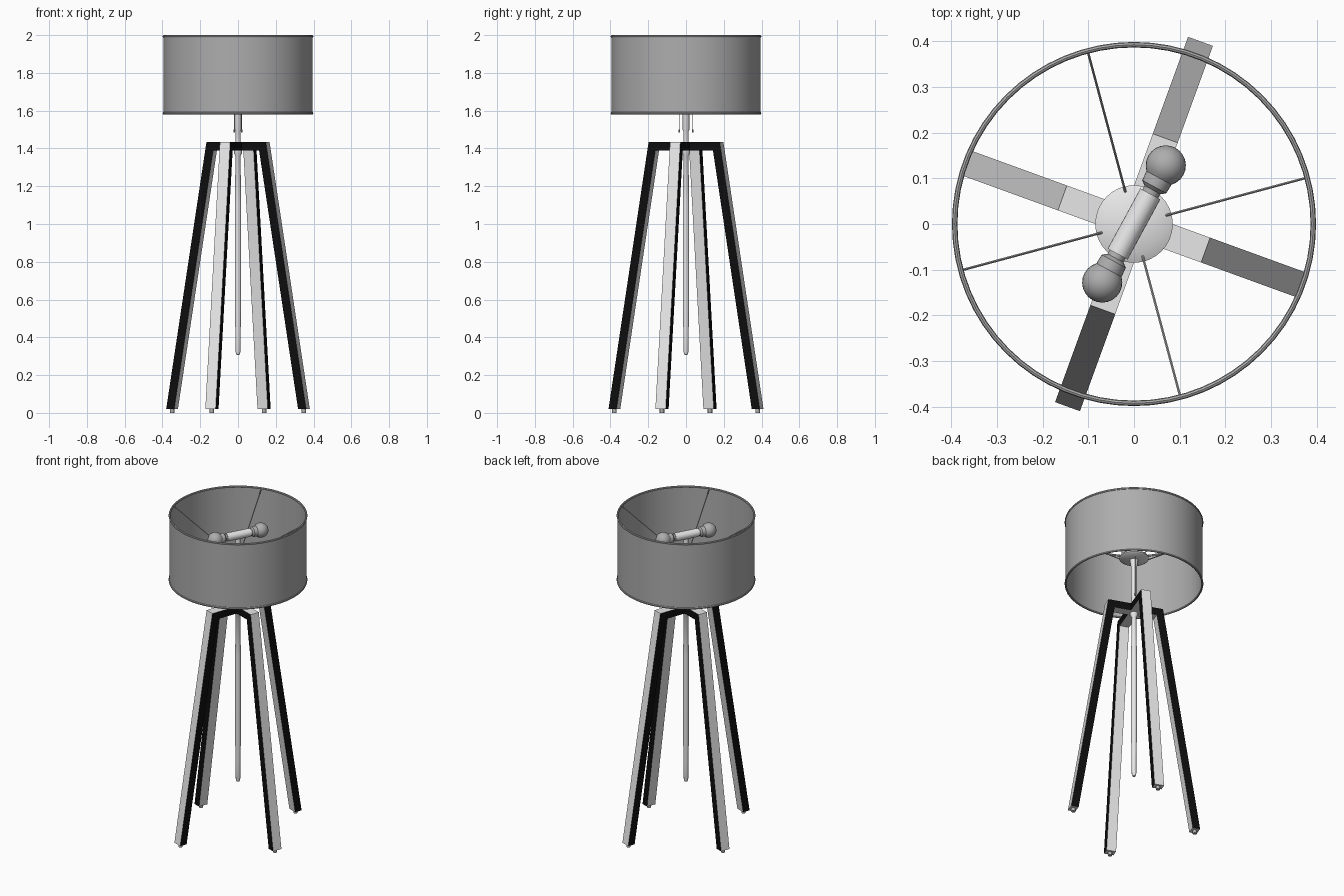
import bpy, bmesh, math
from mathutils import Vector, Matrix

if "Cube" in bpy.data.objects:
    bpy.data.objects.remove(bpy.data.objects["Cube"])


def material(name, value):
    m = bpy.data.materials.new(name)
    m.use_nodes = True
    colour = (value, value, value, 1)
    m.diffuse_color = colour
    m.node_tree.nodes["Principled BSDF"].inputs["Base Color"].default_value = colour
    return m


light = material("light grey", 0.8)
grey = material("mid grey", 0.42)
black = material("black", 0.004)


def finish(name, bm, mats, smooth=True):
    bmesh.ops.recalc_face_normals(bm, faces=bm.faces)
    mesh = bpy.data.meshes.new(name)
    bm.to_mesh(mesh)
    bm.free()
    ob = bpy.data.objects.new(name, mesh)
    bpy.context.collection.objects.link(ob)
    for m in mats:
        mesh.materials.append(m)
    if smooth:
        bpy.ops.object.select_all(action="DESELECT")
        ob.select_set(True)
        bpy.context.view_layer.objects.active = ob
        bpy.ops.object.shade_smooth_by_angle(angle=math.radians(35))
    return ob


def lathe(name, profile, mat, segments=24, closed=False):
    """Spin (radius, height) points around z."""
    bm = bmesh.new()
    verts = [bm.verts.new((r, 0, z)) for r, z in profile]
    pairs = list(zip(verts, verts[1:]))
    if closed:
        pairs.append((verts[-1], verts[0]))
    edges = [bm.edges.new(p) for p in pairs]
    bmesh.ops.spin(bm, geom=verts + edges, cent=(0, 0, 0), axis=(0, 0, 1),
                   angle=math.tau, steps=segments, use_duplicate=False)
    bmesh.ops.remove_doubles(bm, verts=bm.verts, dist=0.0002)
    return finish(name, bm, [mat])


def rod(name, start, end, radius, mat, segments=8):
    a, b = Vector(start), Vector(end)
    bm = bmesh.new()
    turn = (b - a).to_track_quat("Z", "Y").to_matrix().to_4x4()
    bmesh.ops.create_cone(bm, cap_ends=True, segments=segments, radius1=radius,
                          radius2=radius, depth=(b - a).length,
                          matrix=Matrix.Translation((a + b) / 2) @ turn)
    return finish(name, bm, [mat])


def polar(r, degrees, z):
    a = math.radians(degrees)
    return (r * math.cos(a), r * math.sin(a), z)


# Two crossing arched leg frames: black cut sides, light faces
TOP, FOOT, WIDTH, THICK = 1.435, 0.02, 0.058, 0.045


def leg_frame(name, degrees, top_r, foot_r):
    slope = (foot_r - top_r) / (TOP - FOOT)
    under = TOP - 0.045
    half = [(foot_r - THICK, FOOT), (foot_r, FOOT), (top_r, TOP)]
    inner = (top_r - THICK + slope * (TOP - under), under)
    outline = [inner] + half + [(-r, z) for r, z in reversed(half)] + [(-inner[0], under)]
    bm = bmesh.new()
    face = bm.faces.new([bm.verts.new((r, -WIDTH / 2, z)) for r, z in outline])
    out = bmesh.ops.extrude_face_region(bm, geom=[face], use_keep_orig=True)
    moved = [g for g in out["geom"] if isinstance(g, bmesh.types.BMVert)]
    bmesh.ops.translate(bm, verts=moved, vec=(0, WIDTH, 0))
    bm.normal_update()
    for f in bm.faces:
        f.material_index = 1 if abs(f.normal.y) > 0.9 else 0
    ob = finish(name, bm, [light, black], smooth=False)
    ob.rotation_euler.z = math.radians(degrees)
    # Small levelling feet
    for side, label in ((0, "outer"), (180, "opposite")):
        r = foot_r - THICK / 2
        rod(f"{name}_{label}_foot", polar(r, degrees + side, 0),
            polar(r, degrees + side, FOOT + 0.005), 0.012, grey, 12)


leg_frame("long_leg_frame", 70, 0.2, 0.426)
leg_frame("short_leg_frame", 160, 0.167, 0.394)

# Drum shade and its rims
lathe("shade", [(0.395, 1.585), (0.395, 1.995), (0.391, 1.995), (0.391, 1.585)],
      grey, 64, closed=True)
for label, z in (("bottom", 1.586), ("top", 1.993)):
    ring = [(0.393 + 0.006 * math.cos(i * math.tau / 8),
             z + 0.007 * math.sin(i * math.tau / 8)) for i in range(8)]
    lathe(f"{label}_rim", ring, grey, 64, closed=True)

# Central stem, hanging pendant and canopy
lathe("pendant", [(0, 0.305), (0.009, 0.309), (0.013, 0.325), (0.014, 0.42),
                  (0.017, 0.6), (0.017, 1.1), (0.013, 1.36), (0.022, 1.375),
                  (0.022, 1.4), (0, 1.4)], light)
lathe("stem", [(0, 1.39), (0.014, 1.39), (0.014, 1.49), (0.018, 1.5),
               (0.018, 1.7), (0.024, 1.74), (0.014, 1.78), (0.014, 1.87), (0, 1.87)], light)
lathe("canopy", [(0, 1.74), (0.075, 1.745), (0.085, 1.752), (0.085, 1.76),
                 (0.06, 1.772), (0, 1.778)], light, 32)

# Wires that hold the shade
for i in range(4):
    a = 15 + 90 * i
    rod(f"shade_wire_{i + 1}", polar(0.07, a, 1.762), polar(0.392, a, 1.99), 0.003, grey, 6)

# Twin socket, bulbs and pull cords
AXIS, HEIGHT = 61.5, 1.87
rod("socket", polar(-0.075, AXIS, HEIGHT), polar(0.075, AXIS, HEIGHT), 0.025, light, 24)
bulb = [(0, 0.07), (0.019, 0.07), (0.02, 0.085), (0.03, 0.093), (0.031, 0.108)]
bulb += [(0.044 * math.sin(t), 0.146 - 0.044 * math.cos(t))
         for t in [math.radians(45 + 15 * i) for i in range(9)]]
bulb += [(0, 0.19)]
for label, turn in (("back", 0), ("front", 180)):
    ob = lathe(f"{label}_bulb", bulb, grey)
    ob.rotation_euler = (0, math.pi / 2, math.radians(AXIS + turn))
    ob.location.z = HEIGHT
    rod(f"{label}_pull_cord", polar(0.04, AXIS + turn, 1.5),
        polar(0.04, AXIS + turn, 1.75), 0.002, grey, 6)
    rod(f"{label}_cord_end", polar(0.04, AXIS + turn, 1.485),
        polar(0.04, AXIS + turn, 1.5), 0.004, grey, 8)
